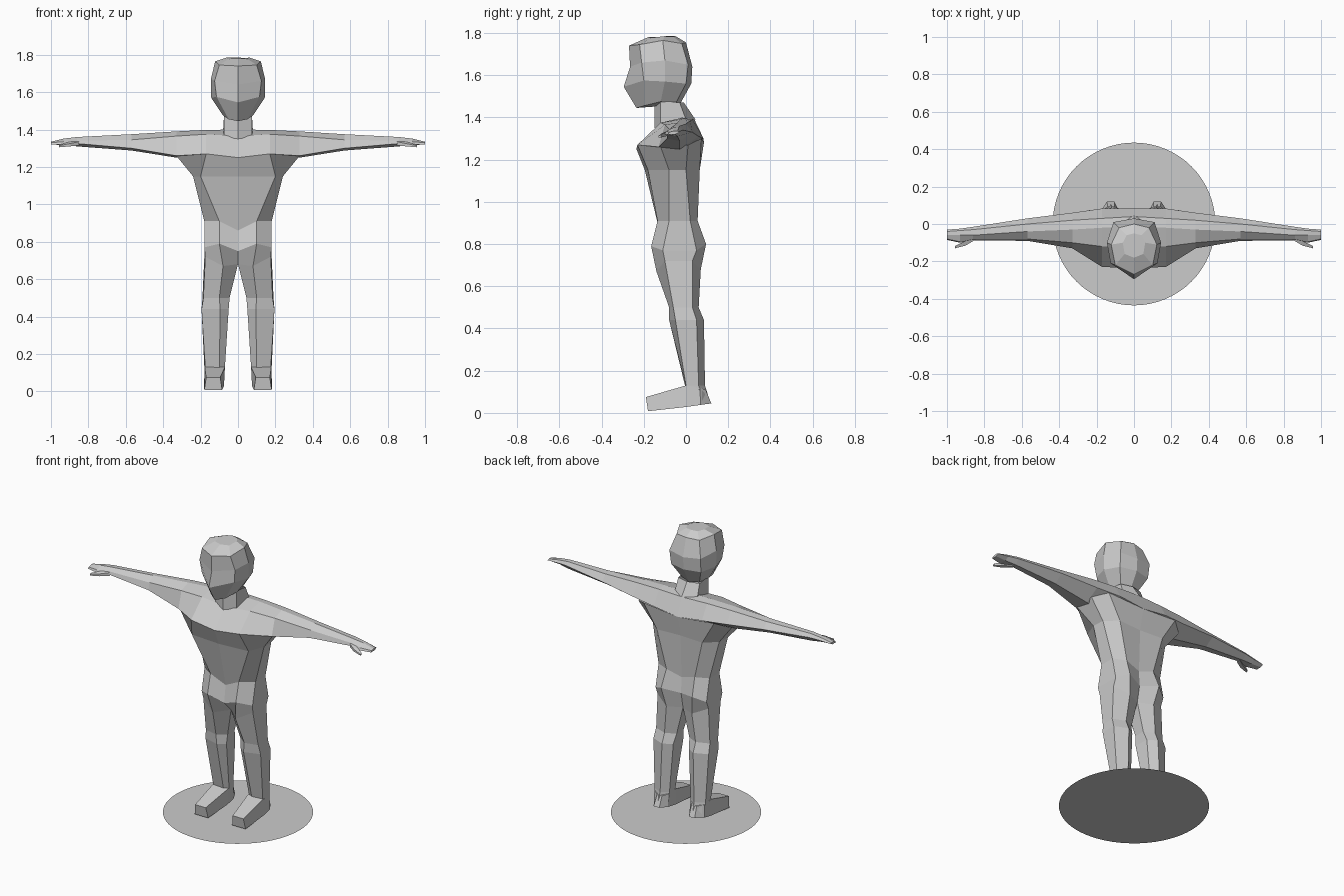
import bpy, bmesh

grey = bpy.data.materials.new("plain grey")
grey.diffuse_color = (0.6, 0.6, 0.6, 1)


def finish(name, bm):
    bmesh.ops.remove_doubles(bm, verts=bm.verts[:], dist=1e-4)
    bmesh.ops.recalc_face_normals(bm, faces=bm.faces[:])
    me = bpy.data.meshes.new(name)
    bm.to_mesh(me)
    bm.free()
    me.materials.append(grey)
    ob = bpy.data.objects.new(name, me)
    bpy.context.collection.objects.link(ob)
    return ob


def loft(name, rings, closed, cap_start=False, cap_end=False):
    """Skin the right-hand rings, then mirror across x = 0."""
    bm = bmesh.new()
    vs = [[bm.verts.new(p) for p in r] for r in rings]
    n = len(vs[0])
    for a, b in zip(vs, vs[1:]):
        for i in range(n if closed else n - 1):
            j = (i + 1) % n
            bm.faces.new((a[i], a[j], b[j], b[i]))
    if cap_start:
        bm.faces.new(vs[0])
    if cap_end:
        bm.faces.new(vs[-1])
    bmesh.ops.mirror(bm, geom=bm.verts[:] + bm.edges[:] + bm.faces[:],
                     axis='X', merge_dist=1e-4)
    return finish(name, bm)


def along_x(x, yz):
    return [(x, y, z) for y, z in yz]


def along_z(z, xy):
    return [(x, y, z) for x, y in xy]


# Head: half rings from front centre round to back centre
loft("head", [
    [(0, -.235, 1.445), (.05, -.2, 1.455), (.08, -.12, 1.475), (.06, -.05, 1.465), (0, -.03, 1.46)],
    [(0, -.295, 1.545), (.115, -.2, 1.575), (.143, -.1, 1.57), (.105, 0, 1.56), (0, .025, 1.56)],
    [(0, -.265, 1.64), (.125, -.21, 1.66), (.145, -.1, 1.67), (.11, .01, 1.65), (0, .03, 1.64)],
    [(0, -.27, 1.74), (.10, -.22, 1.745), (.122, -.11, 1.765), (.08, -.02, 1.75), (0, 0, 1.755)],
    [(0, -.18, 1.78), (.05, -.16, 1.778), (.06, -.1, 1.785), (.04, -.06, 1.782), (0, -.05, 1.785)],
], False, True, True)

# Neck
loft("neck", [
    [(0, -.15, 1.35), (.075, -.12, 1.36), (.08, 0, 1.39), (0, .045, 1.39)],
    [(0, -.15, 1.47), (.075, -.12, 1.48), (.075, -.03, 1.47), (0, -.01, 1.47)],
], False)

# Torso, from hips up to the armpits
hip = [(0, -.07, .68), (.08, -.14, .67), (.175, -.1, .72),
       (.18, .03, .72), (.09, .07, .68), (0, .03, .68)]
loft("torso", [
    hip,
    [(0, -.14, .75), (.1, -.165, .79), (.18, -.11, .77), (.18, .05, .77), (.11, .095, .8), (0, .05, .78)],
    [(0, -.125, .86), (.1, -.135, .91), (.18, -.08, .91), (.18, .02, .91), (.1, .055, .91), (0, .045, .88)],
    [(0, -.195, 1.15), (.2, -.18, 1.15), (.24, -.08, 1.15), (.235, 0, 1.15), (.16, .065, 1.15), (0, .055, 1.15)],
    [(0, -.235, 1.25), (.17, -.23, 1.27), (.33, -.12, 1.26), (.33, .01, 1.27), (.25, .073, 1.3), (0, .085, 1.28)],
], False)

# Shoulders, arms and flat hands
loft("arms", [
    along_x(0, [(-.235, 1.25), (-.13, 1.365), (-.02, 1.4), (.04, 1.39), (.085, 1.28), (-.05, 1.25)]),
    along_x(.17, [(-.23, 1.27), (-.12, 1.375), (-.02, 1.398), (.03, 1.39), (.083, 1.3), (-.05, 1.24)]),
    along_x(.33, [(-.13, 1.26), (-.1, 1.365), (-.03, 1.39), (.02, 1.385), (.06, 1.31), (-.03, 1.25)]),
    along_x(.57, [(-.09, 1.3), (-.08, 1.345), (-.04, 1.375), (0, 1.37), (.03, 1.33), (-.03, 1.288)]),
    along_x(.86, [(-.088, 1.325), (-.08, 1.34), (-.06, 1.36), (-.03, 1.36), (-.015, 1.34), (-.04, 1.31)]),
    along_x(.93, [(-.1, 1.32), (-.095, 1.335), (-.06, 1.352), (-.035, 1.35), (-.025, 1.335), (-.05, 1.317)]),
    along_x(1, [(-.085, 1.32), (-.08, 1.33), (-.06, 1.335), (-.04, 1.335), (-.03, 1.33), (-.05, 1.32)]),
], True, False, True)

# Thumbs
loft("thumbs", [
    along_x(.85, [(-.085, 1.315), (-.085, 1.335), (-.06, 1.345), (-.06, 1.315)]),
    along_x(.9, [(-.115, 1.31), (-.115, 1.325), (-.09, 1.335), (-.09, 1.312)]),
    along_x(.957, [(-.13, 1.305), (-.13, 1.313), (-.118, 1.318), (-.118, 1.305)]),
], True, True, True)

# Legs, from hips down to the ankles
loft("legs", [
    hip,
    along_z(.5, [(.045, -.04), (.1, -.08), (.185, -.06), (.19, .03), (.11, .06), (.045, .03)]),
    along_z(.44, [(.05, -.045), (.095, -.08), (.195, -.05), (.195, .05), (.11, .085), (.055, .05)]),
    along_z(.13, [(.07, .01), (.1, -.005), (.175, 0), (.18, .06), (.12, .09), (.075, .06)]),
    along_z(.05, [(.08, .01), (.1, 0), (.175, 0), (.175, .07), (.125, .115), (.08, .07)]),
], True, False, True)

# Feet, toe to heel
loft("feet", [
    [(.085, -.18, .008), (.18, -.18, .008), (.17, -.19, .075), (.095, -.19, .075)],
    [(.075, 0, .028), (.182, 0, .028), (.178, 0, .13), (.07, 0, .13)],
    [(.08, .07, .038), (.178, .07, .038), (.178, .065, .12), (.078, .065, .12)],
    [(.105, .12, .045), (.145, .12, .045), (.14, .093, .11), (.105, .093, .11)],
], True, True, True)

# Thin round ground disc, a single flat face
bm = bmesh.new()
bmesh.ops.create_circle(bm, cap_ends=True, segments=64, radius=.435)
finish("base_disc", bm)
